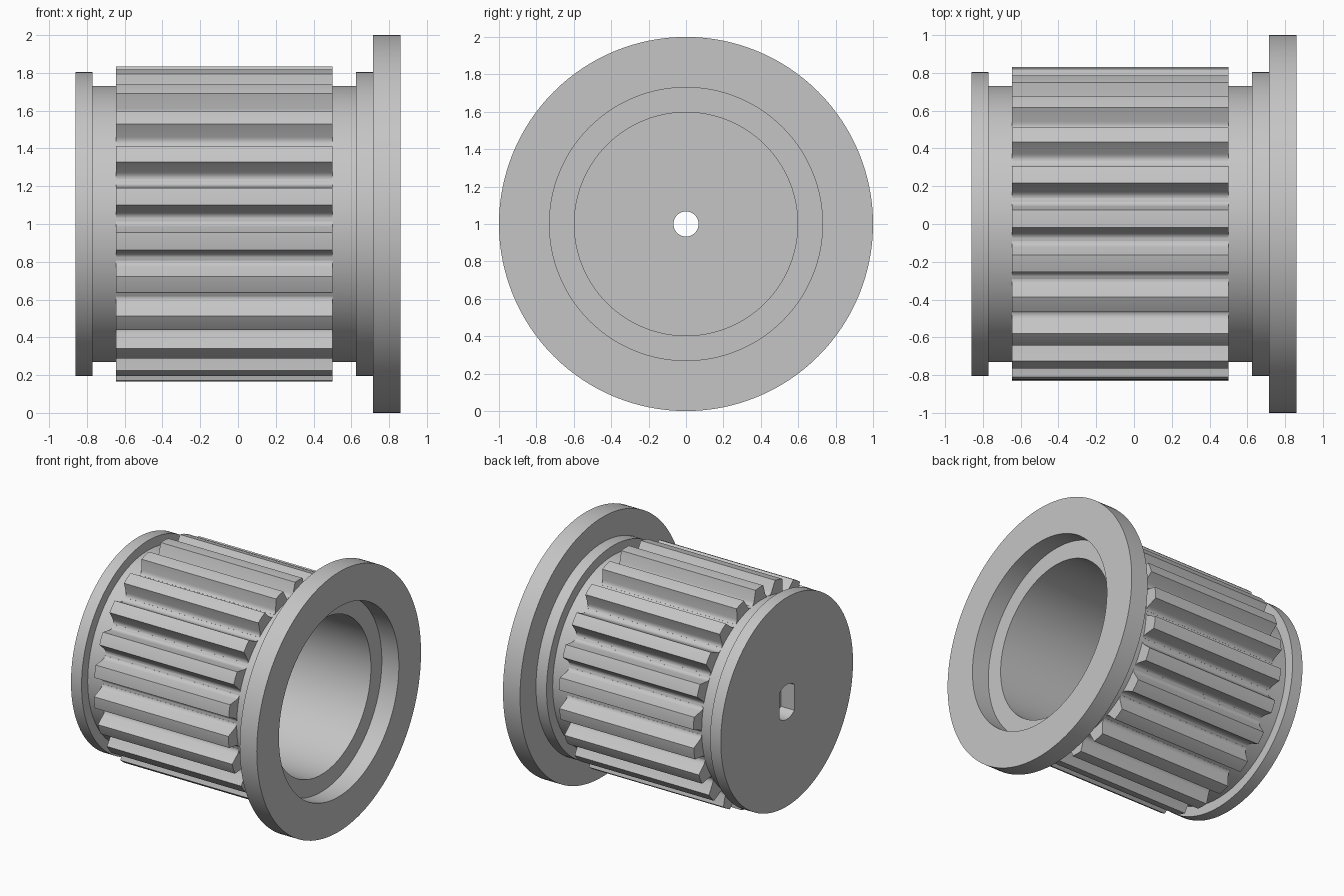
import bpy, bmesh, math
from mathutils import Matrix, Vector

cube = bpy.data.objects.get("Cube")
if cube:
    bpy.data.objects.remove(cube, do_unlink=True)

AXIS_Z = 1.0
TEETH = 22

metal = bpy.data.materials.new("plain grey")
metal.use_nodes = True
GREY = (0.56, 0.56, 0.56, 1)
metal.diffuse_color = GREY
metal.node_tree.nodes["Principled BSDF"].inputs["Base Color"].default_value = GREY


def finish(bm, name):
    bmesh.ops.recalc_face_normals(bm, faces=bm.faces)
    mesh = bpy.data.meshes.new(name)
    bm.to_mesh(mesh)
    bm.free()
    mesh.materials.append(metal)
    obj = bpy.data.objects.new(name, mesh)
    obj.location.z = AXIS_Z
    bpy.context.collection.objects.link(obj)
    return obj


def smooth(obj):
    bpy.ops.object.select_all(action='DESELECT')
    obj.select_set(True)
    bpy.context.view_layer.objects.active = obj
    bpy.ops.object.shade_smooth_by_angle(angle=math.radians(30))


def prism(bm, outline, x0, x1):
    """Extrude a closed (y, z) outline along x."""
    face = bm.faces.new([bm.verts.new((x0, y, z)) for y, z in outline])
    out = bmesh.ops.extrude_face_region(bm, geom=[face])
    moved = [v for v in out["geom"] if isinstance(v, bmesh.types.BMVert)]
    bmesh.ops.translate(bm, verts=moved, vec=(x1 - x0, 0, 0))


def lathe(profile, name, steps=128):
    """Spin a closed (x, radius) profile round the x axis."""
    bm = bmesh.new()
    verts = [bm.verts.new((x, 0, r)) for x, r in profile]
    edges = [bm.edges.new((verts[i - 1], verts[i])) for i in range(len(verts))]
    bmesh.ops.spin(bm, geom=verts + edges, cent=(0, 0, 0), axis=(1, 0, 0),
                   angle=math.tau, steps=steps, use_merge=True)
    bmesh.ops.remove_doubles(bm, verts=bm.verts, dist=1e-5)
    return finish(bm, name)


# Hollow body: end disc, root cylinder, shoulder, flange, counterbore and bore
body = lathe([
    (-0.86, 0.067), (-0.86, 0.805), (-0.77, 0.805), (-0.77, 0.73),
    (0.625, 0.73), (0.625, 0.805), (0.715, 0.805), (0.715, 1.0),
    (0.86, 1.0), (0.86, 0.73), (0.715, 0.73), (0.715, 0.597),
    (-0.66, 0.597), (-0.66, 0.067)], "pulley_body")

# Shaft pocket with two flats, cut into the closed end
half = math.asin(0.09 / 0.134)
pocket = []
for middle in (math.pi / 2, -math.pi / 2):
    for i in range(13):
        a = middle + half * (1 - i / 6) * -1
        pocket.append((0.134 * math.cos(a), 0.134 * math.sin(a)))
bm = bmesh.new()
prism(bm, pocket, -0.95, -0.745)
cutter = finish(bm, "pocket_cutter")
cutter.hide_render = True
cut = body.modifiers.new("pocket", 'BOOLEAN')
cut.operation = 'DIFFERENCE'
cut.solver = 'EXACT'
cut.object = cutter
bpy.context.view_layer.objects.active = body
body.select_set(True)
bpy.ops.object.modifier_apply(modifier=cut.name)
bpy.data.objects.remove(cutter, do_unlink=True)
smooth(body)

# Teeth: straight flanks with a small fillet at the root
side = [(0.70, 7.6), (0.7305, 7.4), (0.733, 6.7), (0.741, 5.9),
        (0.755, 5.25), (0.833, 3.2)]
tooth = [(r, a) for r, a in side] + [(0.835, 0)] + [(r, -a) for r, a in reversed(side)]
bm = bmesh.new()
for k in range(TEETH):
    centre = 10.05 + k * 360 / TEETH
    outline = []
    for r, a in tooth:
        t = math.radians(centre + a)
        outline.append((-r * math.cos(t), r * math.sin(t)))
    prism(bm, outline, -0.645, 0.5)
smooth(finish(bm, "belt_teeth"))
